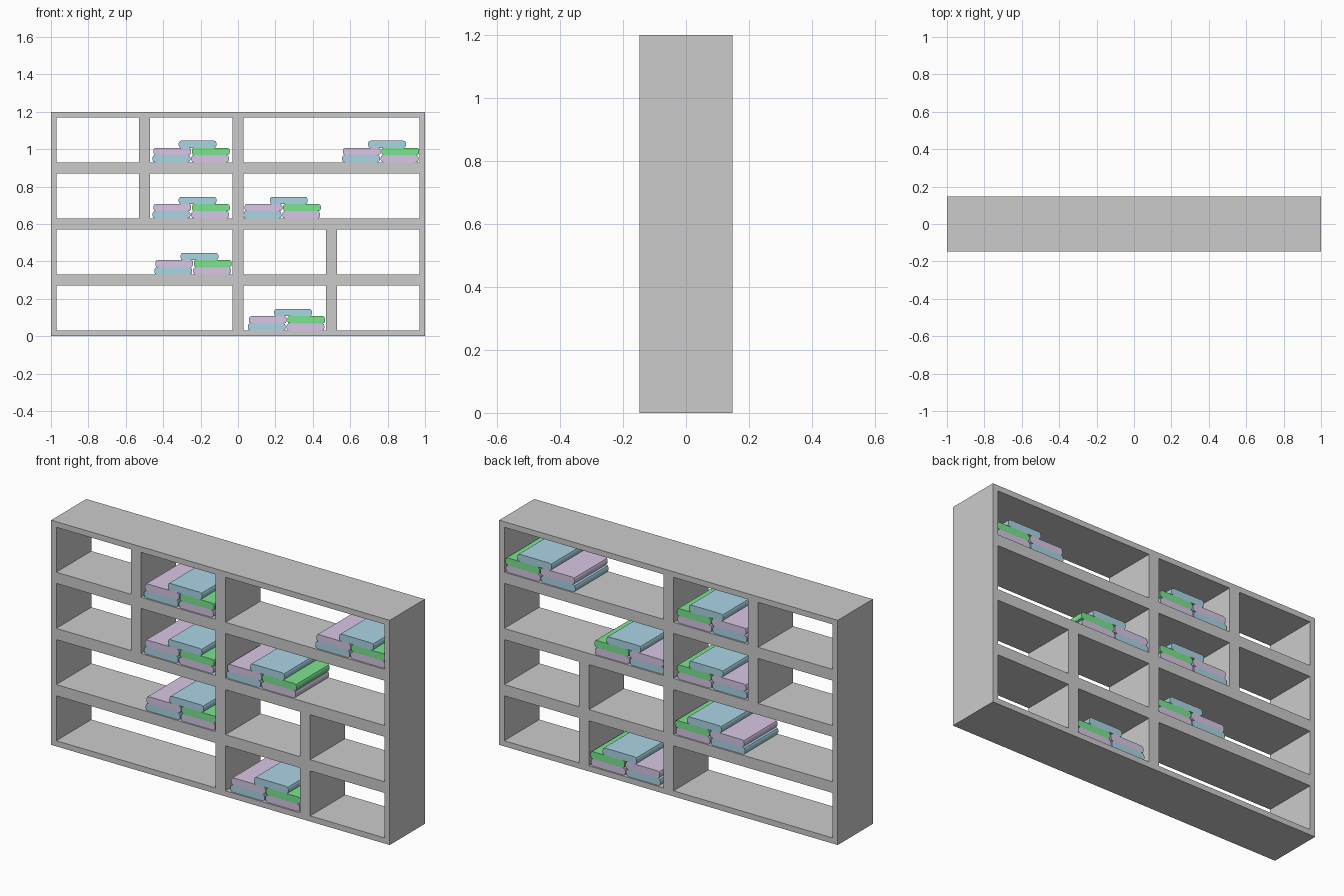
import bpy, bmesh

if "Cube" in bpy.data.objects:
    bpy.data.objects.remove(bpy.data.objects["Cube"])

DEPTH = 0.148          # half depth of the shelf
BOOK_W, BOOK_H, BOOK_D = 0.202, 0.0385, 0.28


def material(name, rgb):
    m = bpy.data.materials.new(name)
    m.diffuse_color = (*rgb, 1)
    m.use_nodes = True
    m.node_tree.nodes["Principled BSDF"].inputs["Base Color"].default_value = m.diffuse_color
    return m


def finish(bm, name):
    bmesh.ops.recalc_face_normals(bm, faces=bm.faces)
    mesh = bpy.data.meshes.new(name)
    bm.to_mesh(mesh)
    bm.free()
    obj = bpy.data.objects.new(name, mesh)
    bpy.context.collection.objects.link(obj)
    return obj


# Shelf: one slab with rectangular compartments, made from grid cells
xs = [-1, -0.97, -0.53, -0.47, -0.03, 0.03, 0.47, 0.53, 0.97, 1]
zs = [0, 0.03, 0.27, 0.33, 0.57, 0.63, 0.87, 0.93, 1.17, 1.2]
lower = [(-0.97, -0.03), (0.03, 0.47), (0.53, 0.97)]
upper = [(-0.97, -0.53), (-0.47, -0.03), (0.03, 0.97)]
openings = [(a, b, 0.3 * row + 0.03, 0.3 * row + 0.27)
            for row in range(4) for a, b in (lower if row < 2 else upper)]

bm = bmesh.new()
grid = [[bm.verts.new((x, -DEPTH, z)) for z in zs] for x in xs]
for i in range(len(xs) - 1):
    for j in range(len(zs) - 1):
        cx, cz = (xs[i] + xs[i + 1]) / 2, (zs[j] + zs[j + 1]) / 2
        if not any(a < cx < b and c < cz < d for a, b, c, d in openings):
            bm.faces.new((grid[i][j], grid[i + 1][j],
                          grid[i + 1][j + 1], grid[i][j + 1]))
bmesh.ops.delete(bm, geom=[v for v in bm.verts if not v.link_faces], context='VERTS')
ext = bmesh.ops.extrude_face_region(bm, geom=bm.faces[:])
bmesh.ops.translate(bm, vec=(0, 2 * DEPTH, 0),
                    verts=[v for v in ext['geom'] if isinstance(v, bmesh.types.BMVert)])
finish(bm, "shelf_frame")

# Books: flat slabs with rounded long edges
blue = material("book_blue", (0.40, 0.66, 0.78))
purple = material("book_purple", (0.68, 0.57, 0.78))
green = material("book_green", (0.20, 0.78, 0.28))


def book(name, x, z, mat):
    bm = bmesh.new()
    bmesh.ops.create_cube(bm, size=1)
    bmesh.ops.scale(bm, vec=(BOOK_W, BOOK_D, BOOK_H), verts=bm.verts)
    long_edges = [e for e in bm.edges
                  if abs(e.verts[0].co.y - e.verts[1].co.y) > 0.1]
    bmesh.ops.bevel(bm, geom=long_edges, offset=0.013, segments=2,
                    profile=0.5, affect='EDGES')
    obj = finish(bm, name)
    obj.location = (x + BOOK_W / 2, 0, z + BOOK_H / 2)
    obj.data.materials.append(mat)


# Each stack: two books, two books, one on top (x offset, layer, colour)
pattern = [(0, 0, blue), (0.207, 0, purple), (0.005, 1, purple),
           (0.211, 1, green), (0.14, 2, blue)]
stacks = [(-0.457, 0.93), (0.556, 0.93), (-0.457, 0.63),
          (0.03, 0.63), (-0.447, 0.33), (0.053, 0.03)]
for s, (sx, sz) in enumerate(stacks):
    for b, (dx, layer, mat) in enumerate(pattern):
        book(f"stack_{s + 1}_book_{b + 1}", sx + dx, sz + layer * BOOK_H, mat)
